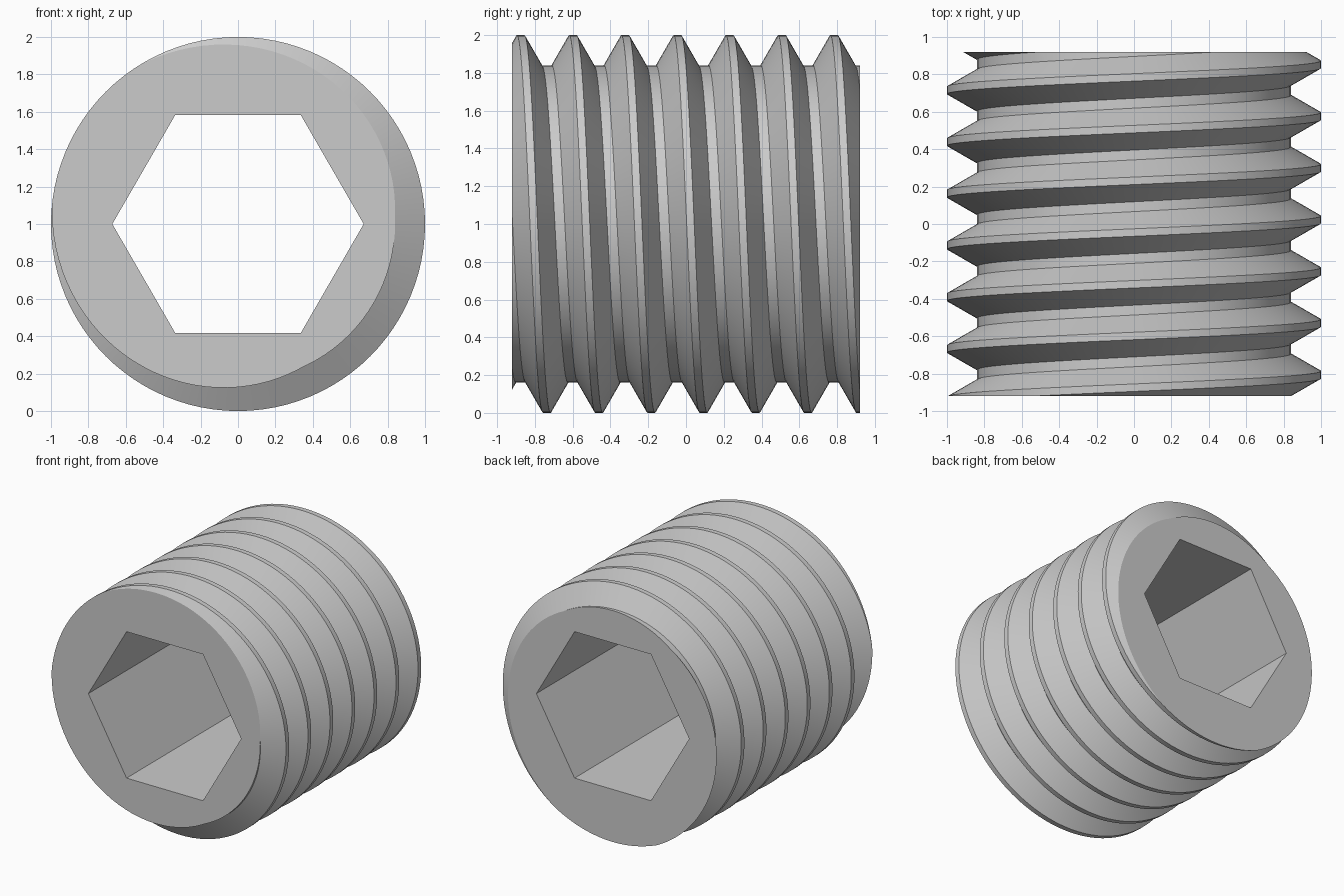
import bpy, bmesh, math

cube = bpy.data.objects.get("Cube")
if cube:
    bpy.data.objects.remove(cube, do_unlink=True)

HALF = 0.92            # half length along y
PITCH = 0.2765         # thread advance per turn
STEPS = 96             # segments per turn
CREST_R, ROOT_R = 1.0, 0.84
HEX_R = 0.672
CREST_Y = 0.853        # crest centre on the +x side

steel = bpy.data.materials.new("plain grey steel")
steel.use_nodes = True
colour = (0.6, 0.6, 0.6, 1.0)
steel.diffuse_color = colour
steel.node_tree.nodes["Principled BSDF"].inputs["Base Color"].default_value = colour

# Thread profile for one pitch: (offset along y, radius)
profile = [(-0.112, ROOT_R), (-0.02, CREST_R), (0.02, CREST_R), (0.112, ROOT_R)]

bm = bmesh.new()

# Helical thread surface, longer than needed at both ends
columns = []
for i in range(-9 * STEPS, 3 * STEPS + 1):
    a = math.tau * i / STEPS
    y = CREST_Y + PITCH * i / STEPS
    columns.append([bm.verts.new((r * math.cos(a), y + dy, 1 - r * math.sin(a)))
                    for dy, r in profile])

for i in range(len(columns) - 1):
    here, after = columns[i], columns[i + 1]
    for j in range(3):
        bm.faces.new((here[j], after[j], after[j + 1], here[j + 1]))
    # Root flat joins this turn to the next one
    if i + STEPS + 1 < len(columns):
        bm.faces.new((here[3], after[3],
                      columns[i + STEPS + 1][0], columns[i + STEPS][0]))

# Trim the thread square at both ends
for side in (-1, 1):
    bmesh.ops.bisect_plane(bm, geom=bm.verts[:] + bm.edges[:] + bm.faces[:], dist=1e-6,
                           plane_co=(0, side * HALF, 0), plane_no=(0, side, 0),
                           clear_outer=True)

# Hexagonal socket running right through
rings = [[bm.verts.new((HEX_R * math.cos(k * math.pi / 3), y,
                        1 + HEX_R * math.sin(k * math.pi / 3))) for k in range(6)]
         for y in (-HALF, HALF)]
for k in range(6):
    n = (k + 1) % 6
    bm.faces.new((rings[0][k], rings[0][n], rings[1][n], rings[1][k]))

# Flat end faces between the thread rim and the socket
for side in (-1, 1):
    rim = [e for e in bm.edges if e.is_boundary
           and all(abs(v.co.y - side * HALF) < 1e-4 for v in e.verts)]
    bmesh.ops.triangle_fill(bm, edges=rim, use_beauty=True, normal=(0, side, 0))

bmesh.ops.recalc_face_normals(bm, faces=bm.faces[:])
mesh = bpy.data.meshes.new("threaded_set_screw")
bm.to_mesh(mesh)
bm.free()
mesh.materials.append(steel)

screw = bpy.data.objects.new("threaded_set_screw", mesh)
bpy.context.collection.objects.link(screw)
bpy.ops.object.select_all(action='DESELECT')
screw.select_set(True)
bpy.context.view_layer.objects.active = screw
bpy.ops.object.shade_smooth_by_angle(angle=math.radians(25))
